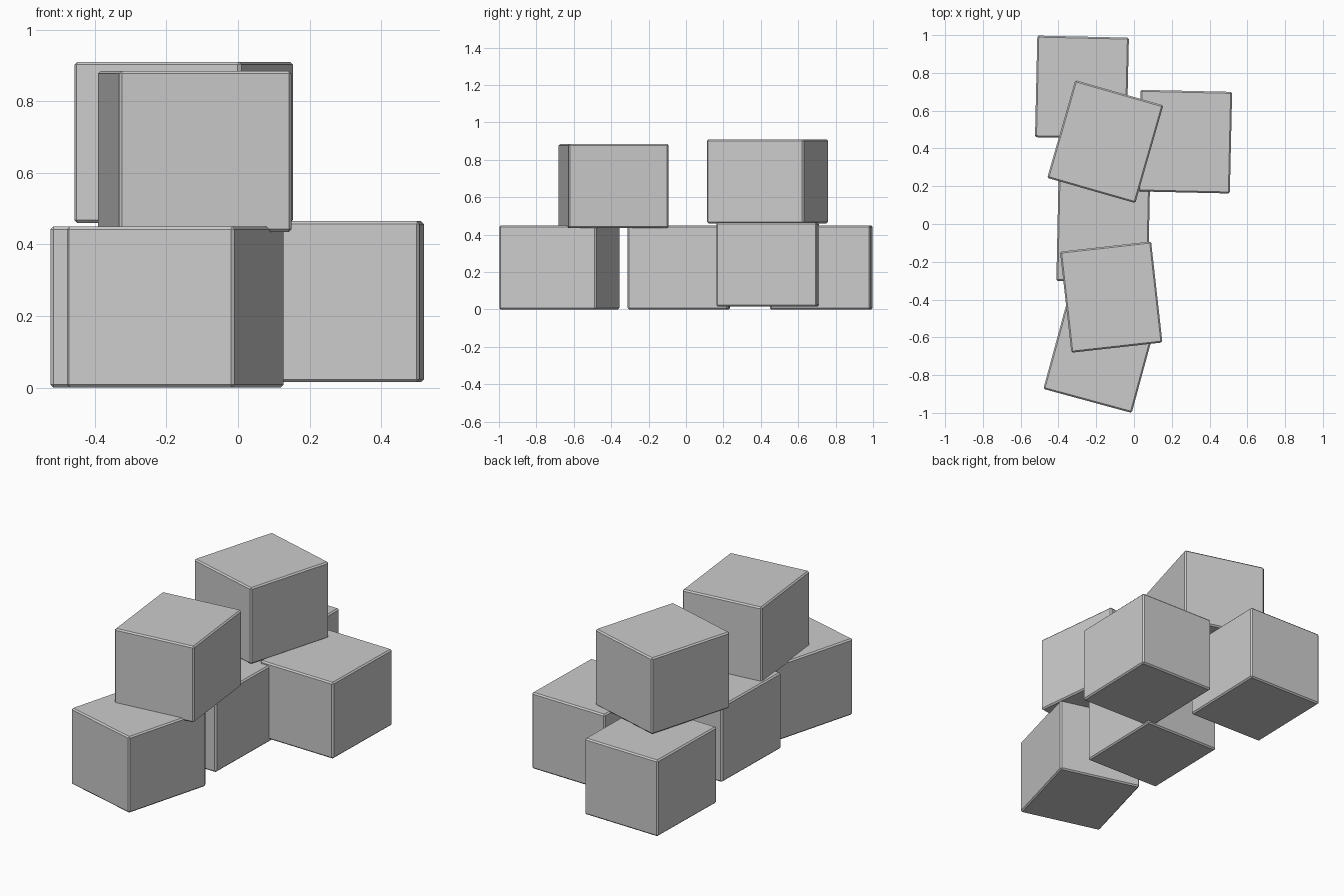
import bpy, bmesh, math
from mathutils import Matrix

if "Cube" in bpy.data.objects:
    bpy.data.objects.remove(bpy.data.objects["Cube"])

SIZE = (0.485, 0.538, 0.45)   # every box is the same carton
CHAMFER = 0.008


def box(name, x, y, base, turn):
    """One chamfered box standing at height base, turned about z in degrees."""
    bm = bmesh.new()
    bmesh.ops.create_cube(bm, size=1.0, matrix=Matrix.Diagonal((*SIZE, 1.0)))
    bmesh.ops.bevel(bm, geom=bm.edges[:], offset=CHAMFER, segments=1,
                    profile=0.5, affect='EDGES')
    bmesh.ops.recalc_face_normals(bm, faces=bm.faces[:])
    mesh = bpy.data.meshes.new(name)
    bm.to_mesh(mesh)
    bm.free()
    obj = bpy.data.objects.new(name, mesh)
    obj.location = (x, y, base + SIZE[2] / 2)
    obj.rotation_euler.z = math.radians(turn)
    bpy.context.collection.objects.link(obj)


# Bottom row
box("front_box", -0.1755, -0.677, 0.0, -15.2)
box("middle_box", -0.163, -0.038, 0.0, -1.2)
box("back_left_box", -0.2755, 0.723, 0.0, -1.3)
box("right_box", 0.271, 0.436, 0.015, -1.3)

# Stacked boxes
box("upper_front_box", -0.1205, -0.387, 0.435, 6.4)
box("upper_back_box", -0.152, 0.436, 0.46, -16.0)
